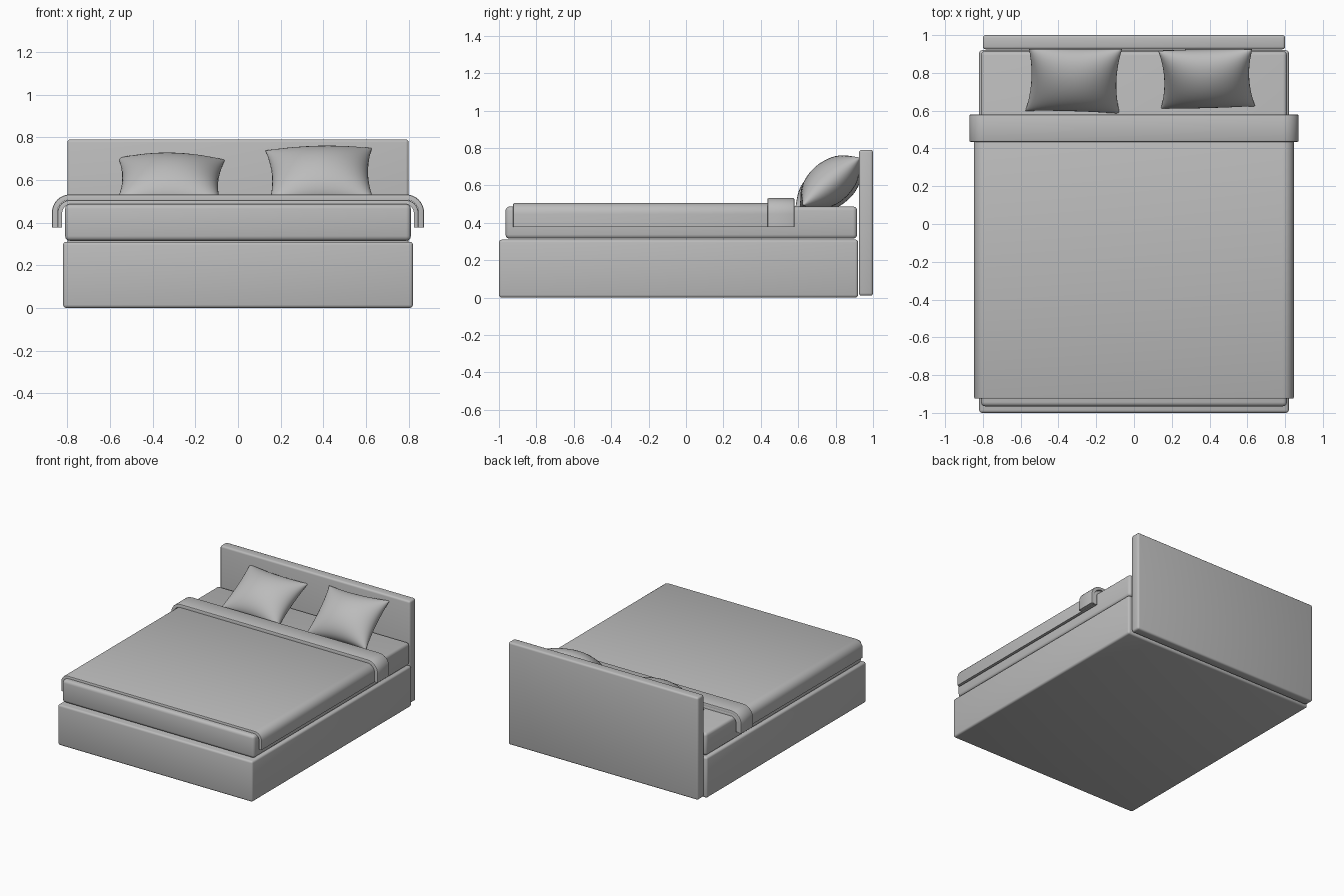
import bpy, bmesh, math
from mathutils import Matrix

if "Cube" in bpy.data.objects:
    bpy.data.objects.remove(bpy.data.objects["Cube"])

grey = bpy.data.materials.new("soft grey")
grey.use_nodes = True
COLOUR = (0.5, 0.5, 0.5, 1)
grey.diffuse_color = COLOUR
grey.node_tree.nodes["Principled BSDF"].inputs["Base Color"].default_value = COLOUR


def finish(name, bm, angle=40):
    """Turn a bmesh into a smooth-shaded object."""
    bmesh.ops.recalc_face_normals(bm, faces=bm.faces)
    mesh = bpy.data.meshes.new(name)
    bm.to_mesh(mesh)
    bm.free()
    mesh.materials.append(grey)
    obj = bpy.data.objects.new(name, mesh)
    bpy.context.collection.objects.link(obj)
    bpy.ops.object.select_all(action='DESELECT')
    obj.select_set(True)
    bpy.context.view_layer.objects.active = obj
    bpy.ops.object.shade_smooth_by_angle(angle=math.radians(angle))
    return obj


def rounded_box(name, half_x, y0, y1, z0, z1, radius):
    bm = bmesh.new()
    bmesh.ops.create_cube(bm, size=1)
    bmesh.ops.scale(bm, vec=(2 * half_x, y1 - y0, z1 - z0), verts=bm.verts)
    bmesh.ops.translate(bm, vec=(0, (y0 + y1) / 2, (z0 + z1) / 2), verts=bm.verts)
    bmesh.ops.bevel(bm, geom=bm.edges[:], offset=radius, segments=3,
                    profile=0.5, affect='EDGES')
    return finish(name, bm)


def arch(half_x, top, bottom, radius, steps=8):
    """Half outline of a draped sheet, mirrored to both sides."""
    side = [(half_x, bottom)]
    for i in range(steps + 1):
        a = i / steps * math.pi / 2
        side.append((half_x - radius + radius * math.cos(a),
                     top - radius + radius * math.sin(a)))
    return side + [(-x, z) for x, z in reversed(side)]


def drape(name, half_x, y0, y1, top, bottom, radius, thick):
    """Closed shell between an outer and an inner arch, extruded along y."""
    outer = arch(half_x, top, bottom, radius)
    inner = arch(half_x - thick, top - thick, bottom, radius - thick)
    bm = bmesh.new()
    rings = [[bm.verts.new((x, y, z)) for x, z in line]
             for line, y in ((outer, y0), (outer, y1), (inner, y1), (inner, y0))]
    for a, b in zip(rings, rings[1:] + rings[:1]):
        for i in range(len(a) - 1):
            bm.faces.new((a[i], a[i + 1], b[i + 1], b[i]))
    for end in (0, -1):
        bm.faces.new([ring[end] for ring in rings])
    # Soften the outer rim
    rim = [e for e in bm.edges if all(v in rings[0] for v in e.verts)
           or all(v in rings[1] for v in e.verts)]
    bmesh.ops.bevel(bm, geom=rim, offset=0.008, segments=2, profile=0.5, affect='EDGES')
    return finish(name, bm)


def pillow(name, centre, half_w, half_h, puff, tilt, roll):
    """Cushion with pinched sides and pointed corners."""
    bm = bmesh.new()
    for sign in (1, -1):
        part = bmesh.ops.create_grid(bm, x_segments=24, y_segments=24, size=1)
        for v in part["verts"]:
            # Crowd the rows toward the seam for a round edge
            u, w = (math.sin(c * math.pi / 2) for c in v.co.xy)
            bulge = max(0, (1 - u * u) * (1 - w * w)) ** 0.5
            v.co = (half_w * u * (1 - 0.1 * (1 - w * w)),
                    half_h * w * (1 - 0.1 * (1 - u * u)),
                    sign * puff * bulge)
    bmesh.ops.remove_doubles(bm, verts=bm.verts, dist=0.0002)
    turn = Matrix.Rotation(math.radians(tilt), 4, 'X') @ Matrix.Rotation(math.radians(roll), 4, 'Z')
    bmesh.ops.transform(bm, matrix=Matrix.Translation(centre) @ turn, verts=bm.verts)
    return finish(name, bm, 70)


# Frame and mattress
rounded_box("bed_base", 0.82, -1.0, 0.92, 0.0, 0.31, 0.015)
rounded_box("mattress", 0.81, -0.965, 0.915, 0.315, 0.487, 0.022)
rounded_box("headboard", 0.80, 0.925, 1.0, 0.01, 0.79, 0.014)

# Bedding
drape("blanket", 0.846, -0.925, 0.575, 0.506, 0.378, 0.06, 0.022)
drape("blanket_fold", 0.872, 0.435, 0.58, 0.532, 0.378, 0.085, 0.025)

# Pillows
pillow("right_pillow", (-0.318, 0.765, 0.59), 0.25, 0.205, 0.115, 32, -2)
pillow("left_pillow", (0.385, 0.77, 0.615), 0.25, 0.20, 0.115, 40, 2)
